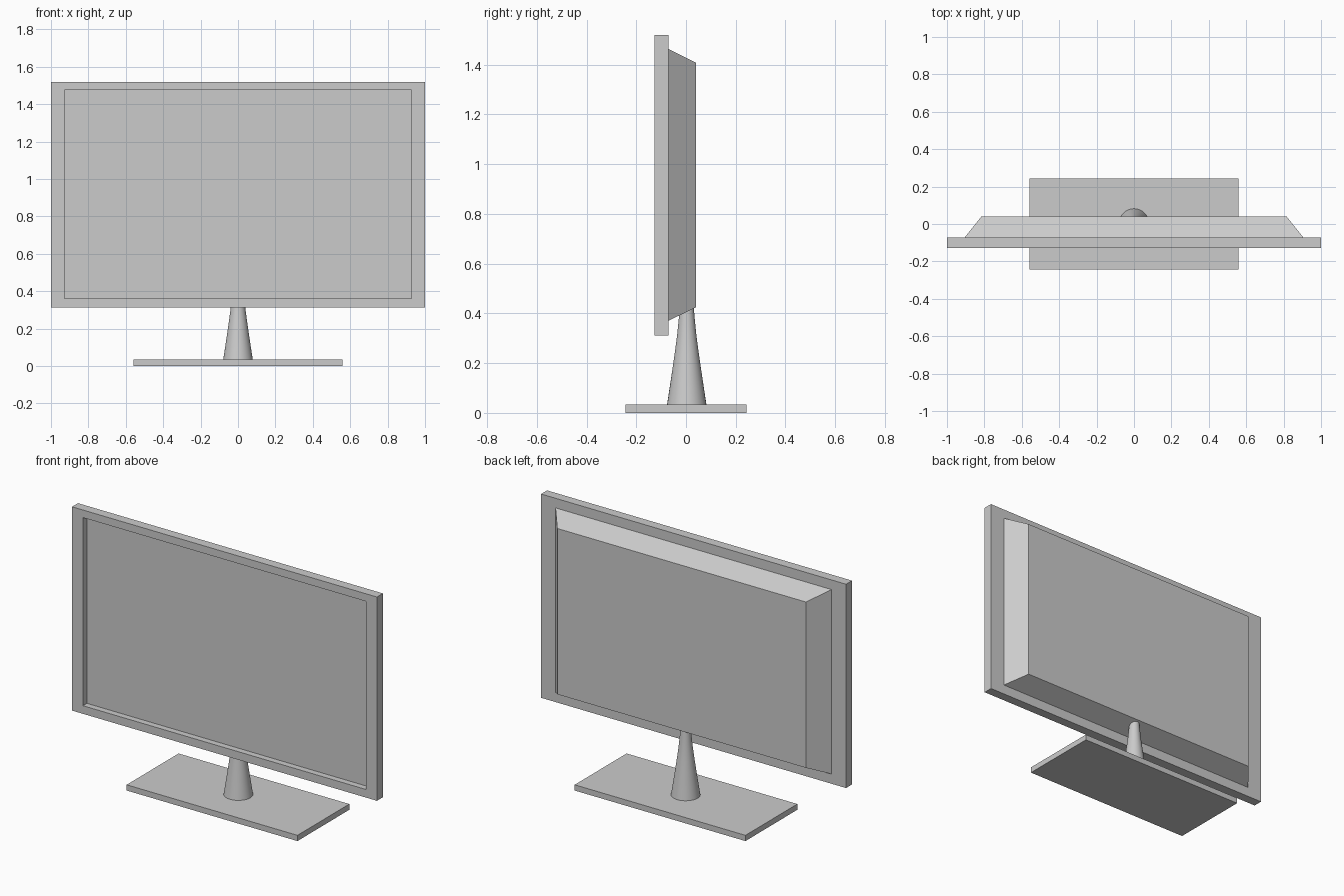
import bpy, bmesh
from math import cos, sin, tau

if "Cube" in bpy.data.objects:
    bpy.data.objects.remove(bpy.data.objects["Cube"])


def make_object(name, bm):
    bmesh.ops.recalc_face_normals(bm, faces=bm.faces)
    mesh = bpy.data.meshes.new(name)
    bm.to_mesh(mesh)
    bm.free()
    obj = bpy.data.objects.new(name, mesh)
    bpy.context.collection.objects.link(obj)
    return obj


def upright_rect(bm, half_x, z0, z1, y):
    return [bm.verts.new((x, y, z)) for x, z in
            ((-half_x, z0), (half_x, z0), (half_x, z1), (-half_x, z1))]


def loft(name, rings):
    """Skin a list of (ring of points) and cap both ends."""
    bm = bmesh.new()
    loops = [r(bm) for r in rings]
    n = len(loops[0])
    for a, b in zip(loops, loops[1:]):
        for i in range(n):
            j = (i + 1) % n
            bm.faces.new((a[i], a[j], b[j], b[i]))
    bm.faces.new(loops[0])
    bm.faces.new(loops[-1])
    return make_object(name, bm)


def rect(half_x, z0, z1, y):
    return lambda bm: upright_rect(bm, half_x, z0, z1, y)


def circle(radius, z, y=0.003, n=32):
    return lambda bm: [bm.verts.new((radius * cos(tau * i / n),
                                     y + radius * sin(tau * i / n), z))
                       for i in range(n)]


# Bezel with recessed screen: back, outer front edge, opening, screen
loft("screen_frame", [
    rect(1.0, 0.312, 1.52, -0.071),
    rect(1.0, 0.312, 1.52, -0.127),
    rect(0.928, 0.36, 1.475, -0.127),
    rect(0.928, 0.36, 1.475, -0.09),
])

# Tapered rear housing
loft("rear_housing", [
    rect(0.905, 0.37, 1.463, -0.071),
    rect(0.815, 0.425, 1.408, 0.041),
])

# Flared neck, its top buried in the housing
neck = loft("neck", [circle(r, z) for r, z in (
    (0.079, 0.034), (0.069, 0.10), (0.057, 0.18), (0.047, 0.25),
    (0.039, 0.31), (0.032, 0.38), (0.027, 0.44))])
bpy.context.view_layer.objects.active = neck
neck.select_set(True)
bpy.ops.object.shade_smooth_by_angle()

# Flat base plate
loft("base_plate", [
    rect(0.56, 0.0, 0.034, -0.243),
    rect(0.56, 0.0, 0.034, 0.243),
])
